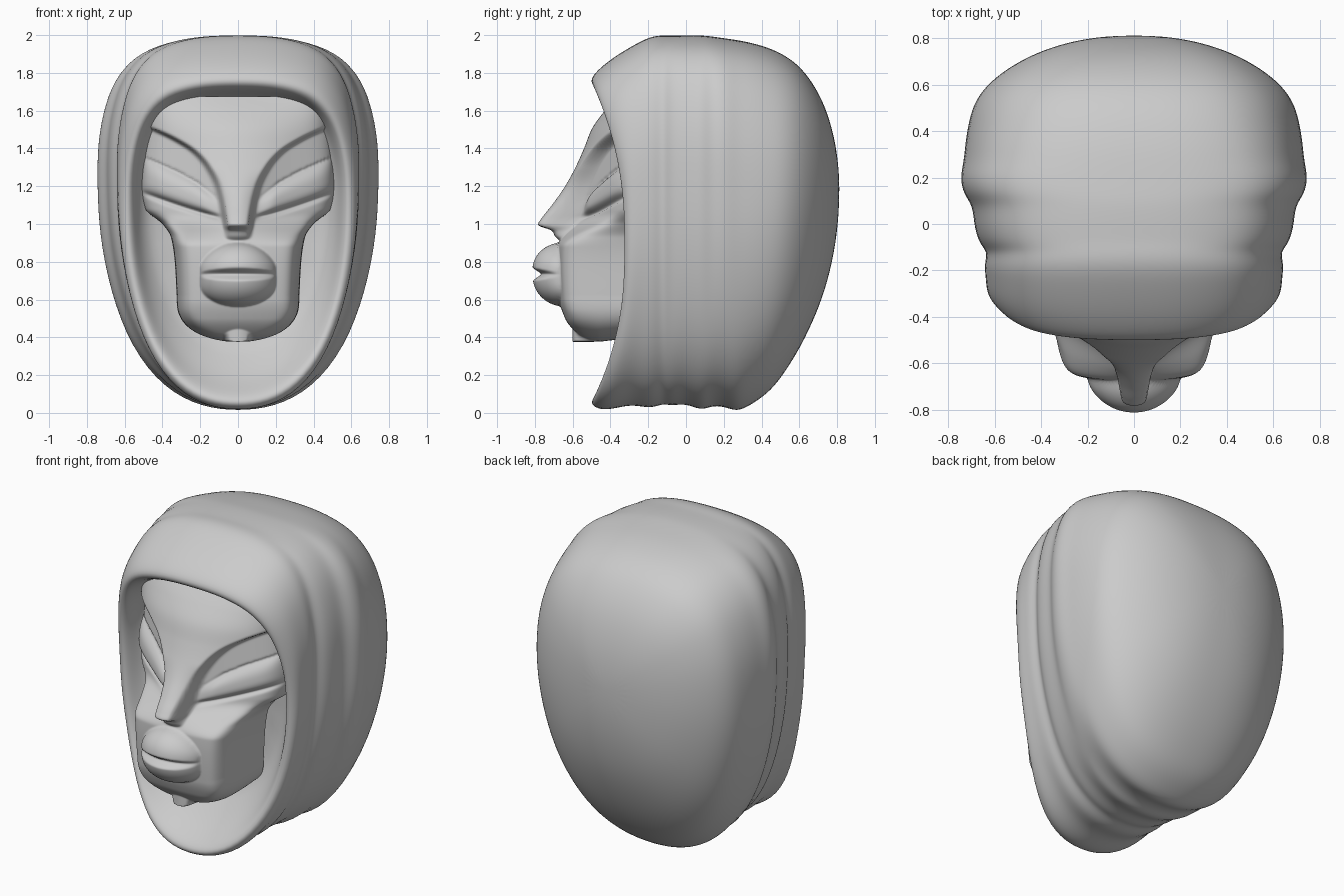
import bpy, bmesh, math

if "Cube" in bpy.data.objects:
    bpy.data.objects.remove(bpy.data.objects["Cube"])


def table(pts, v):
    """Smooth (Hermite) look-up in a short profile."""
    if v <= pts[0][0]:
        return pts[0][1]
    if v >= pts[-1][0]:
        return pts[-1][1]
    n = len(pts)

    def slope(k):
        if k == 0 or k == n - 1:
            k0, k1 = max(0, k - 1), min(n - 1, k + 1)
            return (pts[k1][1] - pts[k0][1]) / (pts[k1][0] - pts[k0][0])
        a = (pts[k][1] - pts[k - 1][1]) / (pts[k][0] - pts[k - 1][0])
        b = (pts[k + 1][1] - pts[k][1]) / (pts[k + 1][0] - pts[k][0])
        return 2 * a * b / (a + b) if a * b > 0 else 0

    i = max(k for k in range(n - 1) if pts[k][0] <= v)
    (a, p), (b, q) = pts[i], pts[i + 1]
    h = b - a
    t = (v - a) / h
    return (p * (2 * t ** 3 - 3 * t * t + 1) + q * (3 * t * t - 2 * t ** 3)
            + h * slope(i) * (t ** 3 - 2 * t * t + t) + h * slope(i + 1) * (t ** 3 - t * t))


def step(a, b, v):
    t = min(1, max(0, (v - a) / (b - a)))
    return t * t * (3 - 2 * t)


def loft(name, rows, closed, caps):
    bm = bmesh.new()
    vr = [[bm.verts.new(p) for p in row] for row in rows]
    n = len(vr[0])
    for r0, r1 in zip(vr, vr[1:]):
        for i in range(n if closed else n - 1):
            j = (i + 1) % n
            bm.faces.new((r0[i], r0[j], r1[j], r1[i]))
    if caps:
        bm.faces.new(vr[0])
        bm.faces.new(vr[-1])
    bmesh.ops.remove_doubles(bm, verts=bm.verts, dist=0.0003)
    bmesh.ops.recalc_face_normals(bm, faces=bm.faces)
    me = bpy.data.meshes.new(name)
    bm.to_mesh(me)
    bm.free()
    me.polygons.foreach_set("use_smooth", [True] * len(me.polygons))
    ob = bpy.data.objects.new(name, me)
    bpy.context.collection.objects.link(ob)
    return ob


# Hood: egg-shaped outline swept from the cavity, over the rim, to the back dome
half = [(0, 1), (.24, .998), (.46, .988), (.70, .96), (.86, .90), (.945, .825), (1, .72),
        (1, .6), (.985, .47), (.91, .32), (.765, .17), (.53, .06), (.26, .01), (0, 0)]
egg = half + [(-x, z) for x, z in half[-2:0:-1]]


def rim_warp(t):
    if t > .55:
        return .18 * ((t - .55) / .45) ** 2
    return .18 * (max(0, .4 - t) / .4) ** 2


def rounder(nx, nz, y):
    """Round the shoulders of the outline toward the back."""
    k = .3 * step(.15, .6, y) * step(.5, .75, nz)
    oval = math.copysign(math.sqrt(max(0, 1 - (2 * nz - 1) ** 2)), nx) if nx else 0
    return nx + (oval - nx) * k


# slices: y, half width, top z, bottom z, forward warp
slices = [(-.15, .40, 1.50, .42, 0), (-.20, .50, 1.66, .30, .3), (-.26, .535, 1.69, .17, .6),
          (-.315, .56, 1.72, .09, .95), (-.33, .59, 1.765, .04, 1.02), (-.31, .62, 1.83, .008, .8),
          (-.28, .635, 1.89, .018, .52), (-.22, .64, 1.945, .04, .35), (-.17, .645, 1.995, .015, .1),
          (-.12, .63, 2.0, .045, 0), (-.08, .67, 1.997, .03, 0), (0, .69, 2.0, .045, 0),
          (.08, .695, 2.0, .005, 0), (.13, .735, 1.995, .03, 0), (.20, .75, 1.985, .03, 0),
          (.27, .735, 1.975, -.003, 0), (.35, .73, 1.96, .04, 0), (.45, .715, 1.93, .11, 0),
          (.53, .69, 1.89, .22, 0), (.61, .63, 1.83, .35, 0), (.69, .52, 1.72, .52, 0),
          (.75, .395, 1.59, .69, 0), (.795, .24, 1.42, .90, 0), (.812, .08, 1.25, 1.1, 0)]
rows = [[(w * rounder(nx, nz, y), y - warp * rim_warp(nz), zb + (zt - zb) * nz) for nx, nz in egg]
        for y, w, zt, zb, warp in slices]
hood = loft("hood", rows, True, True)
sub = hood.modifiers.new("smooth", 'SUBSURF')
sub.levels = sub.render_levels = 2

# Face: sculpted relief, given as forward depth at each x and z
outline = [(.62, .325), (.8, .335), (.93, .355), (1.0, .40), (1.08, .49), (1.2, .51),
           (1.4, .495), (1.6, .48), (1.7, .45)]
muzzle = [(.376, .48), (.39, .52), (.42, .575), (.5, .64), (.6, .67), (.8, .68), (.95, .67),
          (1.05, .60)]
ridge = [(.88, .60), (.93, .69), (.965, .71), (.995, .785), (1.03, .765), (1.1, .71), (1.2, .64),
         (1.3, .585), (1.4, .54), (1.5, .50), (1.6, .43), (1.68, .36)]
brow = [(.92, .045), (1.0, .05), (1.1, .065), (1.2, .09), (1.3, .14), (1.38, .21), (1.45, .32),
        (1.5, .43), (1.56, .6)]


def half_width(z):
    if z >= .62:
        return table(outline, z)
    return .325 * max(0, 1 - ((.62 - z) / .244) ** 2.8) ** (1 / 2.8)


def mouth(x, z):
    """Full lips, split at z = 0.735."""
    c = math.sqrt(max(0, 1 - (x / .2) ** 2))
    if c == 0:
        return 0
    if z > .735:
        t = (z - .735) / (.165 * (.2 + .8 * c ** 1.4))
    else:
        t = (.735 - z) / (.17 * (.3 + .7 * c))
    if t > 1:
        return 0
    return .135 * c ** 1.15 * min(1, .62 + t * 1.9) * (1 - t ** 2.4) ** .6


def depth(x, z):
    low = table(muzzle, z) - .4 * x * x + mouth(x, z)
    eye = .61 - .28 * (x / .5) ** .9 - .15 * max(0, z - 1.05)
    # almond eye bulging between an upper and a lower lid line
    u = max(0, x - .08) / .4
    top, bot = 1.06 + .29 * u ** .55, 1.035 + .125 * u ** 1.2
    if u > 0 and bot < z < top:
        t = (z - bot) / (top - bot)
        eye += .035 * step(0, .3, u) * (1 - abs(2 * t - .8) ** 2.5 if t > .4 else
                                        1 - (1 - t / .4) ** 3)
    eye -= .022 * step(0, .1, u) * math.exp(-((z - bot + .004) / .013) ** 2)
    d = low + (eye - low) * step(.88, 1.06, z)
    p = table(ridge, z)
    r = p - (p - .33) * (x / .5) ** 2 - 4 * x * x * (1 - step(1.1, 1.3, z))
    if z < 1.1:
        r = max(d, r)
    w = table(brow, z)
    return d + (r - d) * (1 - step(w, w + .035, x))


face_rows = []
for i in range(201):
    z = .376 + 1.30 * (i / 200) ** 1.3
    row = []
    for j in range(161):
        s = math.sin(math.pi * (j / 160 - .5))
        x = half_width(z) * s
        power = 4 + 10 * step(.376, .55, z)
        edge = math.sqrt(max(0, 1 - abs(s) ** power))
        d = .2 + (depth(abs(x), z) - .2) * edge
        # underside of the jaw rises slightly toward the neck
        lift = .12 * max(0, .46 - d) * (1 - step(.38, .6, z))
        row.append((x, -d, z + lift))
    face_rows.append(row)
face = loft("face", face_rows, False, False)
sm = face.modifiers.new("soften", 'SMOOTH')
sm.factor, sm.iterations = .5, 3
